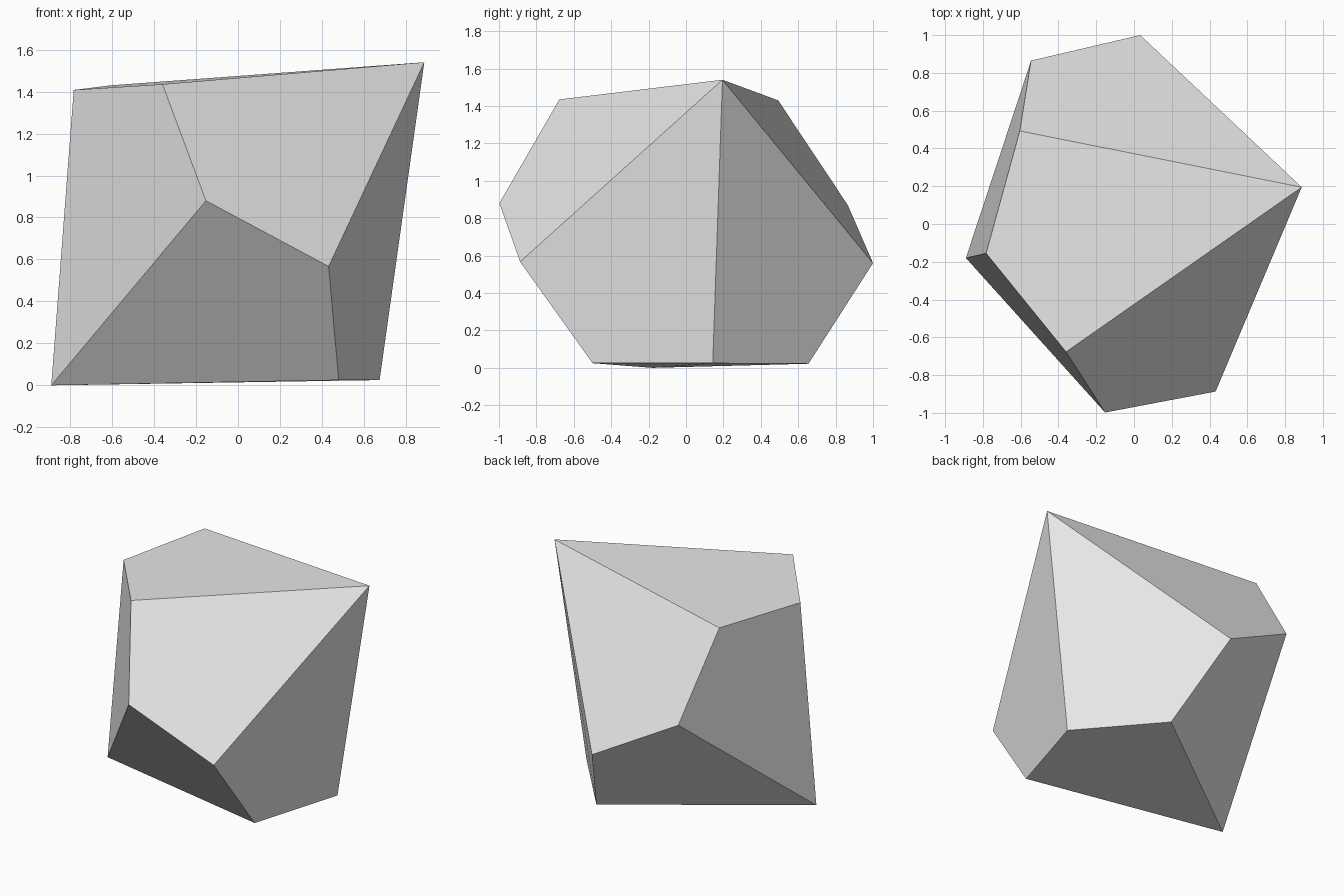
import bpy
import bmesh

if "Cube" in bpy.data.objects:
    bpy.data.objects.remove(bpy.data.objects["Cube"])

# Single flat grey
grey = bpy.data.materials.new("light_grey")
grey.diffuse_color = (0.8, 0.8, 0.8, 1.0)
grey.use_nodes = True
grey.node_tree.nodes["Principled BSDF"].inputs["Base Color"].default_value = grey.diffuse_color

# Two opposite tips and the zigzag belt between them
TOP = (0.888, 0.195, 1.54)
BOTTOM = (-0.89, -0.18, 0.0)
BELT = [
    (-0.783, -0.155, 1.408), (-0.36, -0.677, 1.435),
    (-0.153, -0.998, 0.88), (0.432, -0.887, 0.567),
    (0.48, -0.50, 0.025), (0.675, 0.143, 0.025),
    (0.24, 0.655, 0.022), (0.033, 1.0, 0.56),
    (-0.545, 0.865, 0.87), (-0.605, 0.493, 1.43),
]

bm = bmesh.new()
top = bm.verts.new(TOP)
bottom = bm.verts.new(BOTTOM)
belt = [bm.verts.new(p) for p in BELT]

# Ten kite faces, alternating between the tips
for i in range(10):
    tip = bottom if i % 2 == 0 else top
    bm.faces.new([tip] + [belt[(i + k) % 10] for k in range(3)])
bmesh.ops.recalc_face_normals(bm, faces=bm.faces[:])

mesh = bpy.data.meshes.new("ten_sided_die")
bm.to_mesh(mesh)
bm.free()
mesh.materials.append(grey)
die = bpy.data.objects.new("ten_sided_die", mesh)
bpy.context.collection.objects.link(die)
